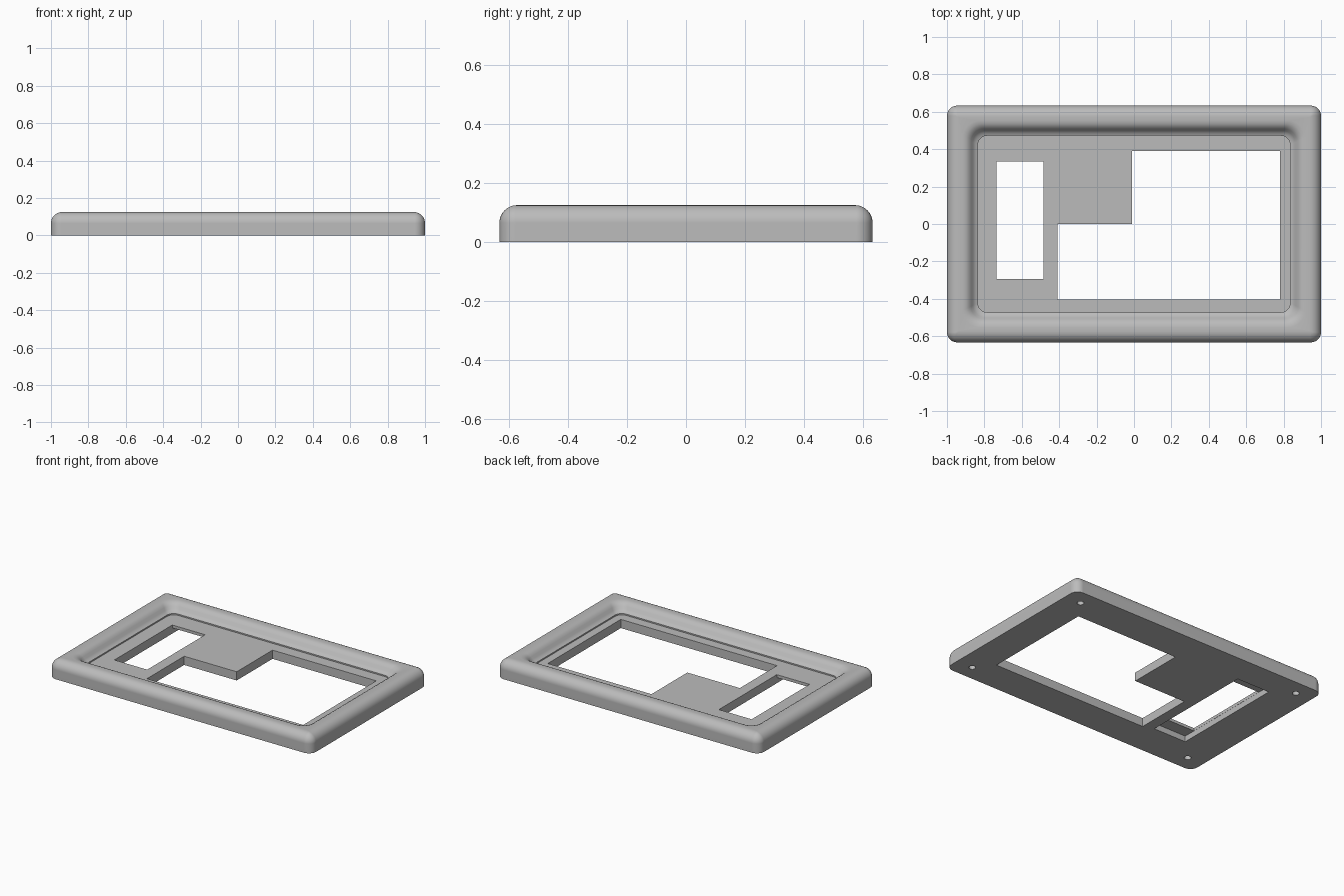
import bpy, bmesh, math

cube = bpy.data.objects.get("Cube")
if cube:
    bpy.data.objects.remove(cube)

HALF_X, HALF_Y, TOP, FLOOR = 1.0, 0.633, 0.125, 0.06
ROUND = 0.06

grey = bpy.data.materials.new("plain grey")
grey.use_nodes = True
grey.diffuse_color = (0.5, 0.5, 0.5, 1)
grey.node_tree.nodes["Principled BSDF"].inputs["Base Color"].default_value = (0.5, 0.5, 0.5, 1)


def make_object(name, bm):
    bmesh.ops.recalc_face_normals(bm, faces=bm.faces)
    mesh = bpy.data.meshes.new(name)
    bm.to_mesh(mesh)
    bm.free()
    mesh.materials.append(grey)
    obj = bpy.data.objects.new(name, mesh)
    bpy.context.collection.objects.link(obj)
    return obj


def rounded_ring(bm, hx, hy, radius, z, steps=8):
    """Ring of vertices around a rectangle with rounded corners."""
    ring = []
    for corner, (sx, sy) in enumerate([(1, 1), (-1, 1), (-1, -1), (1, -1)]):
        for i in range(steps + 1):
            a = (corner + i / steps) * math.pi / 2
            ring.append(bm.verts.new((sx * (hx - radius) + radius * math.cos(a),
                                      sy * (hy - radius) + radius * math.sin(a), z)))
    return ring


def prism(name, outline, z0, z1):
    bm = bmesh.new()
    face = bm.faces.new([bm.verts.new((x, y, z0)) for x, y in outline])
    extruded = bmesh.ops.extrude_face_region(bm, geom=[face])["geom"]
    verts = [v for v in extruded if isinstance(v, bmesh.types.BMVert)]
    bmesh.ops.translate(bm, verts=verts, vec=(0, 0, z1 - z0))
    return make_object(name, bm)


def rectangle(x0, x1, y0, y1):
    return [(x0, y0), (x1, y0), (x1, y1), (x0, y1)]


def cut(target, cutter):
    mod = target.modifiers.new("cut", "BOOLEAN")
    mod.operation = "DIFFERENCE"
    mod.solver = "EXACT"
    mod.object = cutter
    bpy.context.view_layer.objects.active = target
    bpy.ops.object.modifier_apply(modifier=mod.name)
    bpy.data.objects.remove(cutter)


# Frame: outer wall with rounded top edge, flat rim, curved drop to the floor
bm = bmesh.new()
rings = [rounded_ring(bm, HALF_X, HALF_Y, 0.055, 0)]
for i in range(9):
    a = i / 8 * math.pi / 2
    inset = ROUND * (1 - math.cos(a))
    rings.append(rounded_ring(bm, HALF_X - inset, HALF_Y - inset, max(0.055 - inset, 0.004),
                              TOP - ROUND + ROUND * math.sin(a)))
drop = [(0.08, TOP), (0.063, 0.122), (0.048, 0.114), (0.036, 0.101),
        (0.026, 0.086), (0.014, 0.074), (0, 0.069), (0, FLOOR)]
for offset, z in drop:
    rings.append(rounded_ring(bm, 0.835 + offset, 0.472 + offset, 0.05 + offset * 0.5, z))
for lower, upper in zip(rings, rings[1:]):
    for i in range(len(lower)):
        j = (i + 1) % len(lower)
        bm.faces.new((lower[i], lower[j], upper[j], upper[i]))
bm.faces.new(rings[0])
bm.faces.new(rings[-1])
frame = make_object("bezel_frame", bm)

# Stepped main window
cut(frame, prism("main_window", [(0.78, 0.39), (-0.01, 0.39), (-0.01, 0.0), (-0.41, 0.0),
                                 (-0.41, -0.405), (0.78, -0.405)], -0.1, 0.3))

# Side window with a longer pocket on the underside
cut(frame, prism("side_window", rectangle(-0.735, -0.485, -0.295, 0.335), -0.1, 0.3))
cut(frame, prism("side_pocket", rectangle(-0.736, -0.484, -0.38, 0.43), -0.1, 0.04))

# Blind screw holes in the underside corners
for sx in (-1, 1):
    for sy in (-1, 1):
        circle = [(sx * 0.877 + 0.022 * math.cos(i * math.pi / 12),
                   sy * 0.525 + 0.022 * math.sin(i * math.pi / 12)) for i in range(24)]
        cut(frame, prism("screw_hole", circle, -0.1, 0.07))

# Smooth shading with sharp creases
bpy.ops.object.select_all(action="DESELECT")
frame.select_set(True)
bpy.context.view_layer.objects.active = frame
bpy.ops.object.shade_smooth_by_angle(angle=math.radians(35))
weighted = frame.modifiers.new("weighted_normals", "WEIGHTED_NORMAL")
weighted.keep_sharp = True
